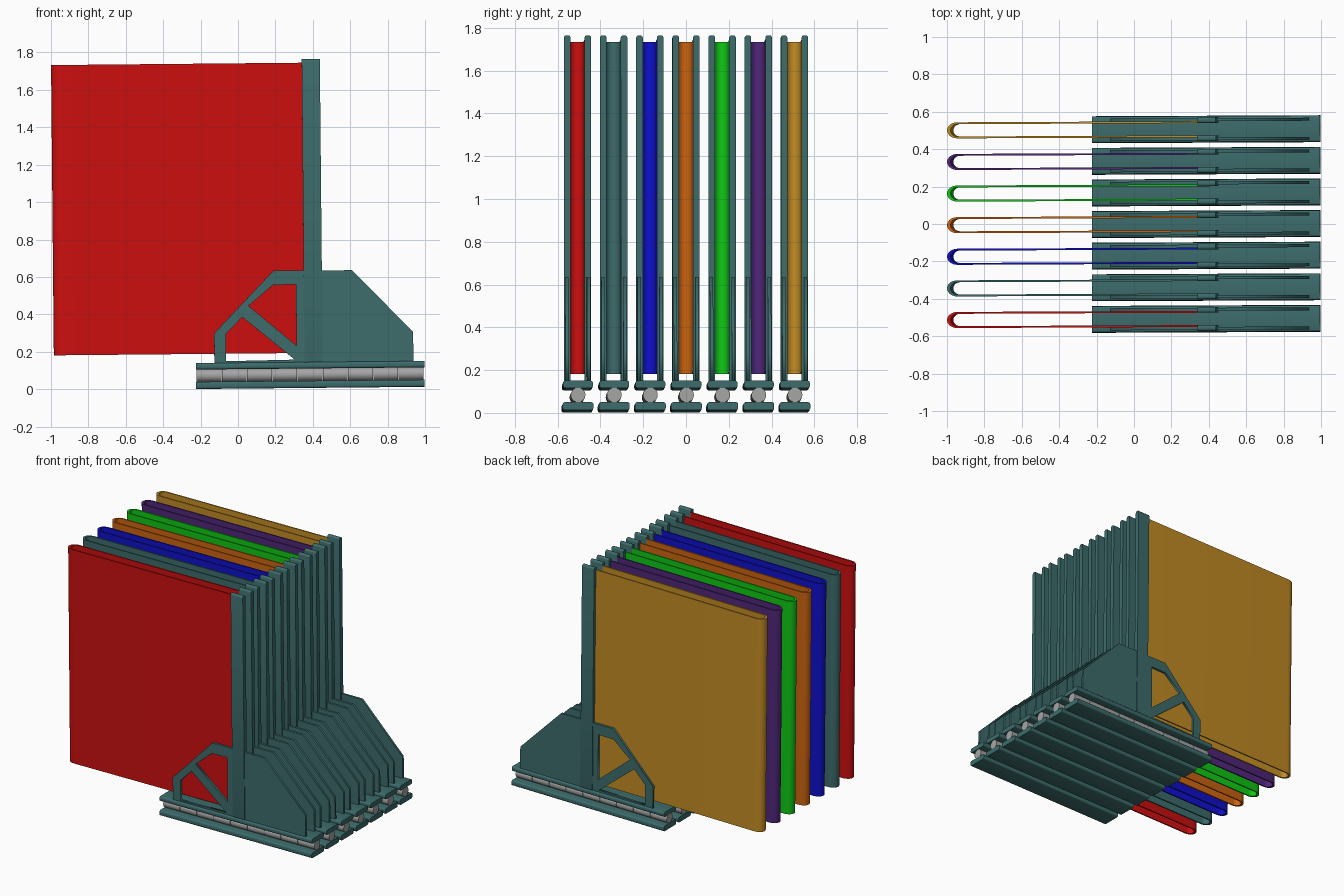
import bpy, bmesh, math
from mathutils import Matrix, Vector

cube = bpy.data.objects.get("Cube")
if cube:
    bpy.data.objects.remove(cube, do_unlink=True)


def material(name, r, g, b):
    col = [(c / 255 / 12.92) if c < 11 else ((c / 255 + 0.055) / 1.055) ** 2.4 for c in (r, g, b)] + [1]
    m = bpy.data.materials.new(name)
    m.use_nodes = True
    m.diffuse_color = col
    bsdf = m.node_tree.nodes["Principled BSDF"]
    bsdf.inputs["Base Color"].default_value = col
    bsdf.inputs["Roughness"].default_value = 0.6
    return m


teal = material("slate teal", 61, 108, 108)
grey = material("roller grey", 165, 165, 165)
cover_colours = [
    material("red", 205, 15, 15), teal, material("blue", 15, 15, 205),
    material("orange", 205, 100, 15), material("green", 15, 200, 20),
    material("purple", 80, 38, 122), material("gold", 195, 140, 36)]


def finish(bm, name, mat):
    bmesh.ops.recalc_face_normals(bm, faces=bm.faces)
    me = bpy.data.meshes.new(name)
    bm.to_mesh(me)
    bm.free()
    me.materials.append(mat)
    return me


def box(name, lo, hi, mat, axis, radius):
    """Box whose edges running along one axis are rounded."""
    bm = bmesh.new()
    lo, hi = Vector(lo), Vector(hi)
    bmesh.ops.create_cube(bm, size=1, matrix=Matrix.Translation((lo + hi) / 2) @ Matrix.Diagonal((*(hi - lo), 1)))
    edges = [e for e in bm.edges if abs((e.verts[0].co - e.verts[1].co).normalized()[axis]) > 0.9]
    bmesh.ops.bevel(bm, geom=edges, offset=radius, segments=3, profile=0.5, affect='EDGES')
    return finish(bm, name, mat)


def rollers(name, x0, x1, z, radius, count):
    """Row of short rollers lying end to end along x."""
    bm = bmesh.new()
    step = (x1 - x0) / count
    turn = Matrix.Rotation(math.pi / 2, 4, 'Y')
    for i in range(count):
        place = Matrix.Translation((x0 + step * (i + 0.5), 0, z)) @ turn
        bmesh.ops.create_cone(bm, cap_ends=True, segments=20, radius1=radius, radius2=radius,
                              depth=step - 0.003, matrix=place)
    return finish(bm, name, grey)


def cover(name, mat):
    """Thin sheet folded round one end, open at the top and bottom."""
    def path(a, b, centre):
        arc = [math.pi / 2 + math.pi * i / 14 for i in range(15)]
        return [(0.357, b)] + [(centre + a * math.cos(t), b * math.sin(t)) for t in arc] + [(0.357, -b)]
    outer, inner = path(0.055, 0.043, -0.928), path(0.036, 0.033, -0.928)
    bm = bmesh.new()
    rows = [[bm.verts.new((x, y, z)) for x, y in p] for p, z in
            ((outer, 0.19), (outer, 1.742), (inner, 1.742), (inner, 0.19))]
    for k in range(4):
        a, b = rows[k], rows[(k + 1) % 4]
        for i in range(len(a) - 1):
            bm.faces.new((a[i], a[i + 1], b[i + 1], b[i]))
    for i in (0, -1):
        bm.faces.new([r[i] for r in rows])
    return finish(bm, name, mat)


def plate(name, outlines, thickness, mat):
    """Flat upright plate from an outline and its holes, given in x and z."""
    curve = bpy.data.curves.new(name, 'CURVE')
    curve.dimensions, curve.fill_mode = '2D', 'BOTH'
    curve.extrude = thickness / 2
    for pts in outlines:
        s = curve.splines.new('POLY')
        s.points.add(len(pts) - 1)
        for p, (x, z) in zip(s.points, pts):
            p.co = (x, z, 0, 1)
        s.use_cyclic_u = True
    tmp = bpy.data.objects.new(name, curve)
    me = bpy.data.meshes.new_from_object(tmp)
    bpy.data.objects.remove(tmp)
    me.transform(Matrix.Rotation(math.pi / 2, 4, 'X'))
    me.materials.clear()
    me.materials.append(mat)
    return me


# Shared part meshes
base_mesh = box("base_plate", (-0.224, -0.072, 0.003), (0.997, 0.072, 0.041), teal, 0, 0.011)
deck_mesh = box("deck_plate", (-0.224, -0.07, 0.107), (0.997, 0.07, 0.141), teal, 0, 0.011)
post_mesh = box("post", (0.357, -0.0155, 0.135), (0.454, 0.0155, 1.761), teal, 0, 0.012)
roller_mesh = rollers("rollers", -0.222, 0.993, 0.0745, 0.0345, 9)
outline = [(-0.125, 0.135), (-0.125, 0.3), (0.196, 0.633), (0.616, 0.63), (0.939, 0.297), (0.939, 0.135)]
lower_hole = [(-0.062, 0.15), (-0.062, 0.295), (0.026, 0.385), (0.305, 0.155)]
upper_hole = [(0.06, 0.445), (0.192, 0.555), (0.315, 0.557), (0.315, 0.23)]
gusset_mesh = plate("gusset", [outline, lower_hole, upper_hole], 0.016, teal)

# Each unit leans very slightly
lean = Matrix.Rotation(0.0045, 4, 'Z') @ Matrix.Rotation(-0.0095, 4, 'Y')


def place(name, mesh, unit, y=0.0, smooth=True):
    ob = bpy.data.objects.new(name, mesh)
    bpy.context.scene.collection.objects.link(ob)
    ob.matrix_world = Matrix.Translation((0, unit, 0)) @ lean @ Matrix.Translation((0, y, 0))
    return ob


smooth_objects = []
for i, mat in enumerate(cover_colours):
    unit = (i - 3) * 0.169 - 0.002
    n = str(i + 1)
    parts = [
        place("base_plate_" + n, base_mesh, unit),
        place("deck_plate_" + n, deck_mesh, unit),
        place("rollers_" + n, roller_mesh, unit),
        place("folded_cover_" + n, cover("folded_cover", mat), unit)]
    for side, label in ((-1, "front"), (1, "back")):
        parts.append(place(label + "_post_" + n, post_mesh, unit, side * 0.0485))
        place(label + "_gusset_" + n, gusset_mesh, unit, side * 0.051)
    smooth_objects += parts

# Smooth the rounded parts and keep their corners sharp
for ob in bpy.context.selected_objects:
    ob.select_set(False)
for ob in smooth_objects:
    ob.select_set(True)
bpy.context.view_layer.objects.active = smooth_objects[0]
bpy.ops.object.shade_smooth_by_angle(angle=math.radians(40))
